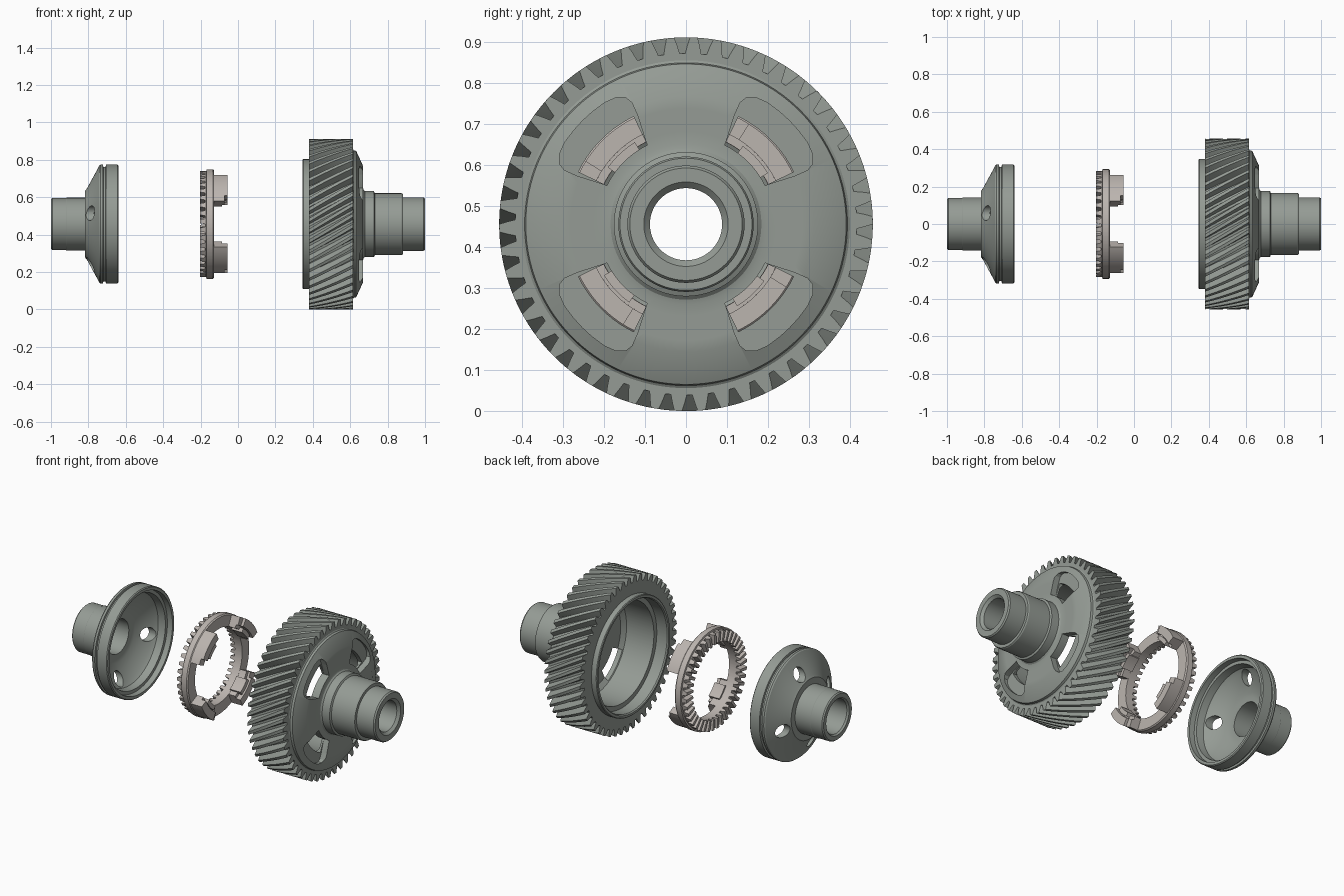
import bpy, bmesh
from math import sin, cos, pi, radians

if "Cube" in bpy.data.objects:
    bpy.data.objects.remove(bpy.data.objects["Cube"])

CZ = 0.456          # height of the common x axis
TAU = 2 * pi


def material(name, col):
    m = bpy.data.materials.new(name)
    m.diffuse_color = (*col, 1)
    m.use_nodes = True
    m.node_tree.nodes["Principled BSDF"].inputs["Base Color"].default_value = m.diffuse_color
    return m


STEEL = material("steel", (0.30, 0.33, 0.30))
BRONZE = material("pale_metal", (0.50, 0.46, 0.43))


def pt(x, r, a):
    return (x, r * cos(a), CZ + r * sin(a))


def add_rings(bm, rings):
    """Skin a closed loop of rings, each a list of (x, radius, angle)."""
    vs = [[bm.verts.new(pt(*p)) for p in ring] for ring in rings]
    n = len(vs[0])
    for k in range(len(vs)):
        a, b = vs[k], vs[(k + 1) % len(vs)]
        for i in range(n):
            j = (i + 1) % n
            bm.faces.new((a[i], a[j], b[j], b[i]))


def add_prism(bm, outline, x0, x1):
    """Extrude an outline of (radius, degrees) along x."""
    a = [bm.verts.new(pt(x0, r, radians(d))) for r, d in outline]
    b = [bm.verts.new(pt(x1, r, radians(d))) for r, d in outline]
    n = len(a)
    bm.faces.new(a)
    bm.faces.new(b[::-1])
    for i in range(n):
        j = (i + 1) % n
        bm.faces.new((a[i], b[i], b[j], a[j]))


def sector(r0, r1, d0, d1, n=10):
    ds = [d0 + (d1 - d0) * i / n for i in range(n + 1)]
    return [(r0, d) for d in ds] + [(r1, d) for d in reversed(ds)]


def finish(name, bm, mat):
    bmesh.ops.recalc_face_normals(bm, faces=bm.faces)
    me = bpy.data.meshes.new(name)
    bm.to_mesh(me)
    bm.free()
    ob = bpy.data.objects.new(name, me)
    bpy.context.collection.objects.link(ob)
    me.materials.append(mat)
    return ob


def activate(ob):
    bpy.ops.object.select_all(action='DESELECT')
    ob.select_set(True)
    bpy.context.view_layer.objects.active = ob


def cut(ob, cutter):
    activate(ob)
    m = ob.modifiers.new("cut", 'BOOLEAN')
    m.operation, m.solver, m.object = 'DIFFERENCE', 'EXACT', cutter
    bpy.ops.object.modifier_apply(modifier=m.name)
    bpy.data.objects.remove(cutter)


def smooth(ob):
    activate(ob)
    bpy.ops.object.shade_smooth_by_angle(angle=radians(25))


# Helical gear with hollow body and stepped hub, one continuous skin
TEETH, TWIST = 50, -0.31
TOOTH = [(0, .417), (.26, .417), (.355, .436), (.465, .456), (.795, .456), (.905, .436)]
angles = [(t + f) * TAU / TEETH for t in range(TEETH) for f, _ in TOOTH]
radii = [r for _ in range(TEETH) for _, r in TOOTH]


def plain(x, r, twist=0.0):
    return [(x, r, a + twist) for a in angles]


rings = [plain(.38, .40)]
STEPS = 8
for s in range(STEPS + 1):
    t = s / STEPS
    rings.append([(.38 + .235 * t, r, a + TWIST * t) for a, r in zip(angles, radii)])
for x, r in [(.615, .40), (.619, .394), (.632, .391), (.668, .312)]:
    rings.append(plain(x, r, TWIST))
for k in range(1, 5):       # unwind the twist across the flat face
    rings.append(plain(.668, .312 - .029 * k, TWIST * (1 - k / 4)))
for x, r in [(.671, .184), (.678, .176), (.727, .176), (.732, .165), (.875, .165),
             (.882, .161), (.882, .143), (.992, .143), (1, .137), (1, .103), (.985, .088),
             (.62, .088), (.62, .27), (.60, .297), (.42, .297), (.42, .325), (.352, .325),
             (.345, .330), (.345, .343), (.349, .347), (.38, .347)]:
    rings.append(plain(x, r))
bm = bmesh.new()
add_rings(bm, rings)
gear = finish("helical_gear", bm, STEEL)

# Four windows in the gear web, each with a wider rounded pocket outside
for q in range(4):
    o = 90 * q
    bm = bmesh.new()
    add_prism(bm, sector(.215, .292, o + 26, o + 64), .55, .75)
    cut(gear, finish("window_cutter", bm, STEEL))
    bm = bmesh.new()
    pocket = [(.216, 26.2), (.216, 35), (.216, 45), (.216, 55), (.216, 63.8), (.29, 66),
              (.325, 66), (.342, 64.5), (.353, 61), (.357, 56), (.357, 50), (.357, 45),
              (.357, 40), (.357, 34), (.353, 29), (.342, 25.5), (.325, 24), (.29, 24)]
    add_prism(bm, [(r, d + o) for r, d in pocket], .632, .75)
    cut(gear, finish("pocket_cutter", bm, STEEL))
smooth(gear)

# Flanged end cover: tube, cone and grooved rim
cover_profile = [(-1, .133), (-.993, .139), (-.92, .139), (-.917, .141), (-.818, .141),
                 (-.818, .178), (-.808, .190), (-.748, .300), (-.742, .313), (-.735, .318),
                 (-.722, .318), (-.720, .306), (-.708, .306), (-.706, .318), (-.645, .318),
                 (-.64, .313), (-.64, .297), (-.672, .295), (-.672, .276), (-.715, .270),
                 (-.735, .25), (-.768, .19), (-.785, .15), (-.79, .125), (-.79, .100),
                 (-.99, .100), (-1, .108)]
bm = bmesh.new()
add_rings(bm, [[(x, r, i * TAU / 128) for i in range(128)] for x, r in cover_profile])
cover = finish("end_cover", bm, STEEL)
for q in range(4):
    d = radians(75 + 90 * q)
    bpy.ops.mesh.primitive_cylinder_add(vertices=32, radius=.04, depth=.3,
                                        location=pt(-.78, .225, d), rotation=(0, pi / 2, 0))
    cut(cover, bpy.context.object)
smooth(cover)

# Dog ring: castellated left face
DOGS = 40
FACE = [(0, -.176), (.34, -.176), (.46, -.203), (.88, -.203)]
dog = [((t + f) * TAU / DOGS, x) for t in range(DOGS) for f, x in FACE]


def ring_at(x, r):
    return [(x, r, a) for a, _ in dog]


bm = bmesh.new()
add_rings(bm, [[(x, .222, a) for a, x in dog], [(x, .284, a) for a, x in dog],
               ring_at(-.17, .284), ring_at(-.168, .293), ring_at(-.135, .293),
               ring_at(-.128, .287), ring_at(-.128, .222)])
# Four stepped lugs on the right face
for q in range(4):
    o = 90 * q
    add_prism(bm, sector(.243, .289, o + 25, o + 58), -.135, -.056)
    add_prism(bm, sector(.243, .289, o + 58, o + 65), -.135, -.072)
    add_prism(bm, sector(.223, .243, o + 25, o + 65), -.135, -.085)
    add_prism(bm, sector(.212, .236, o + 32, o + 54), -.132, -.062)
dog_ring = finish("dog_ring", bm, BRONZE)
smooth(dog_ring)
